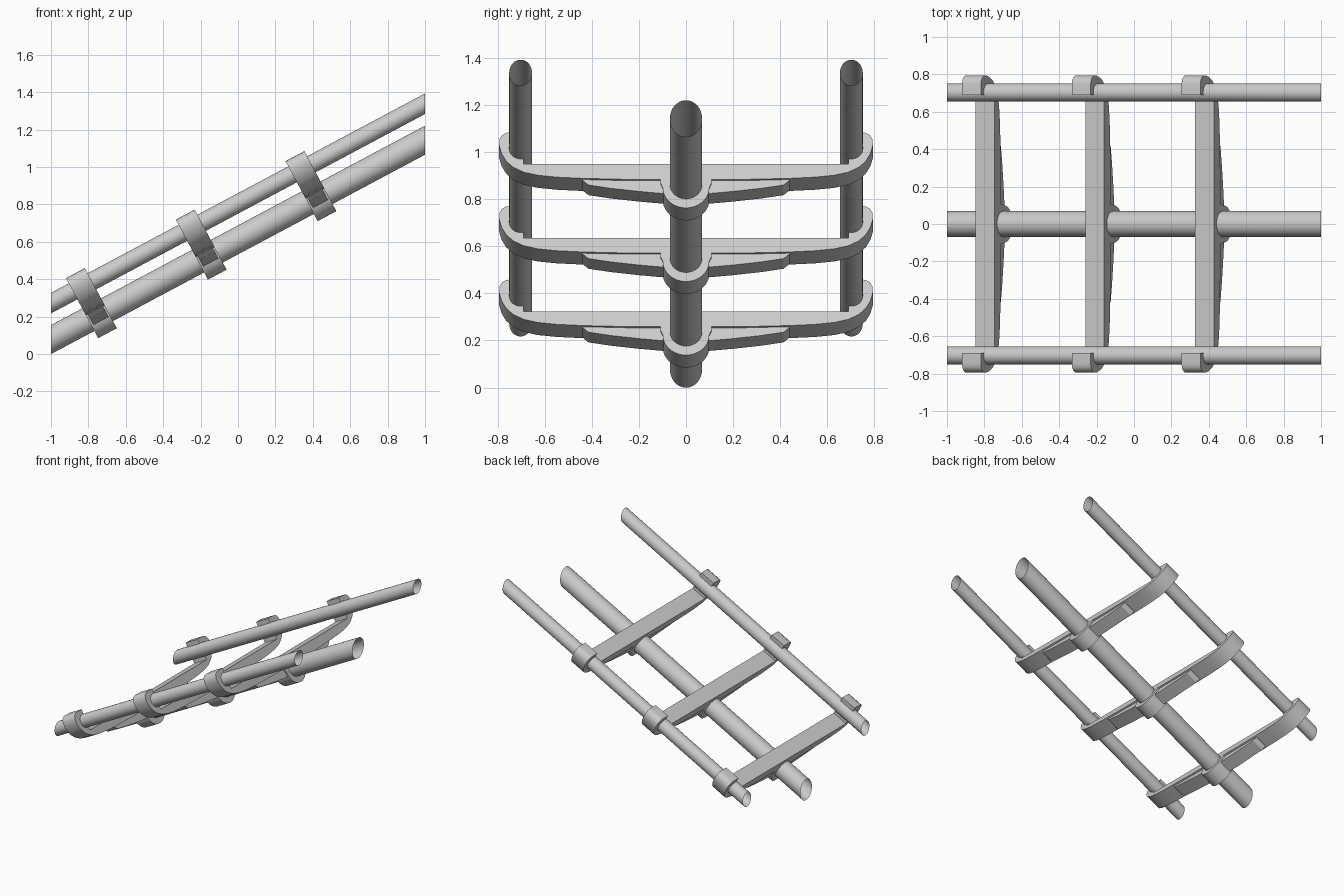
import bpy, bmesh, math

if "Cube" in bpy.data.objects:
    bpy.data.objects.remove(bpy.data.objects["Cube"])

ANG = math.radians(28.06)          # slope of the track
C, S, T = math.cos(ANG), math.sin(ANG), math.tan(ANG)
RAIL_Y, RAIL_R, RAIL_Z = 0.703, 0.0485, 0.805   # side rails, height at x = 0
SPINE_R, SPINE_W = 0.0685, -0.172               # spine, offset below rail plane
SPINE_Z = RAIL_Z + SPINE_W / C


def finish(name, bm):
    bmesh.ops.recalc_face_normals(bm, faces=bm.faces)
    me = bpy.data.meshes.new(name)
    bm.to_mesh(me)
    bm.free()
    ob = bpy.data.objects.new(name, me)
    bpy.context.collection.objects.link(ob)
    bpy.ops.object.select_all(action='DESELECT')
    ob.select_set(True)
    bpy.context.view_layer.objects.active = ob
    bpy.ops.object.shade_smooth_by_angle(angle=math.radians(32))
    return ob


def tube(name, y, z, r, n=32):
    """Open sloping pipe, cut vertically at x = -1 and x = 1."""
    bm = bmesh.new()
    rings = []
    for x in (-1, 1):
        rings.append([bm.verts.new((x, y + r * math.cos(2 * math.pi * i / n),
                                    z + x * T + r / C * math.sin(2 * math.pi * i / n)))
                      for i in range(n)])
    a, b = rings
    for i in range(n):
        j = (i + 1) % n
        bm.faces.new((a[i], a[j], b[j], b[i]))
    return finish(name, bm)


def prism(name, pts, u, half):
    """Extrude a (y, w) outline along the slope, centred on distance u."""
    bm = bmesh.new()

    def place(y, w, d):
        return (d * C - w * S, y, RAIL_Z + d * S + w * C)
    a = [bm.verts.new(place(y, w, u - half)) for y, w in pts]
    b = [bm.verts.new(place(y, w, u + half)) for y, w in pts]
    caps = [bm.faces.new(a), bm.faces.new(b)]
    n = len(pts)
    for i in range(n):
        j = (i + 1) % n
        bm.faces.new((a[i], a[j], b[j], b[i]))
    bmesh.ops.recalc_face_normals(bm, faces=bm.faces)
    bmesh.ops.triangulate(bm, faces=caps)
    return finish(name, bm)


def arc(cy, cw, r, a0, a1, n):
    return [(cy + r * math.cos(math.radians(a0 + (a1 - a0) * i / n)),
             cw + r * math.sin(math.radians(a0 + (a1 - a0) * i / n))) for i in range(n + 1)]


def mirrored(half):
    """Close a half outline that starts and ends on y = 0."""
    return half + [(-y, w) for y, w in reversed(half) if abs(y) > 1e-5]


# Pipes
tube("left_rail", RAIL_Y, RAIL_Z, RAIL_R)
tube("right_rail", -RAIL_Y, RAIL_Z, RAIL_R)
tube("spine", 0, SPINE_Z, SPINE_R)

# Crossbeam outline: bowed underside, hook over the rail, flat top
beam = arc(0, SPINE_W, SPINE_R - 0.001, 90, 22, 6)
beam += [(0.25, -0.147), (0.44, -0.142), (0.55, -0.136), (0.63, -0.127), (0.69, -0.112),
         (0.735, -0.088), (0.765, -0.058), (0.784, -0.022), (0.794, 0.015),
         (0.793, 0.045), (0.782, 0.066), (0.765, 0.077), (0.745, 0.080), (0.690, 0.080)]
beam += arc(RAIL_Y, 0, RAIL_R - 0.001, 105, -105, 16)
beam += [(0.690, -0.074), (0, -0.074)]
beam = mirrored(beam)

# Gusset under one half of the beam
gusset = [(0.055, -0.135), (0.44, -0.135), (0.44, -0.145), (0.415, -0.168), (0.32, -0.184),
          (0.20, -0.199), (0.10, -0.209), (0.055, -0.212)]

# Collar cradling the spine
collar = arc(0, -0.185, 0.099, -90, 0, 12) + [(0.108, -0.165), (0.108, -0.145), (0.063, -0.145)]
collar += arc(0, SPINE_W, SPINE_R - 0.001, 20, -90, 12)
right_half = collar[:-1]
collar = right_half + [collar[-1]] + [(-y, w) for y, w in reversed(right_half[1:])]

# Three identical ties along the track
for k, u in enumerate((-0.942, -0.277, 0.388), 1):
    prism(f"crossbeam_{k}", beam, u, 0.057)
    prism(f"spine_collar_{k}", collar, u, 0.0565)
    for side, s in (("left", 1), ("right", -1)):
        prism(f"{side}_gusset_{k}", [(s * y, w) for y, w in gusset], u, 0.046)
